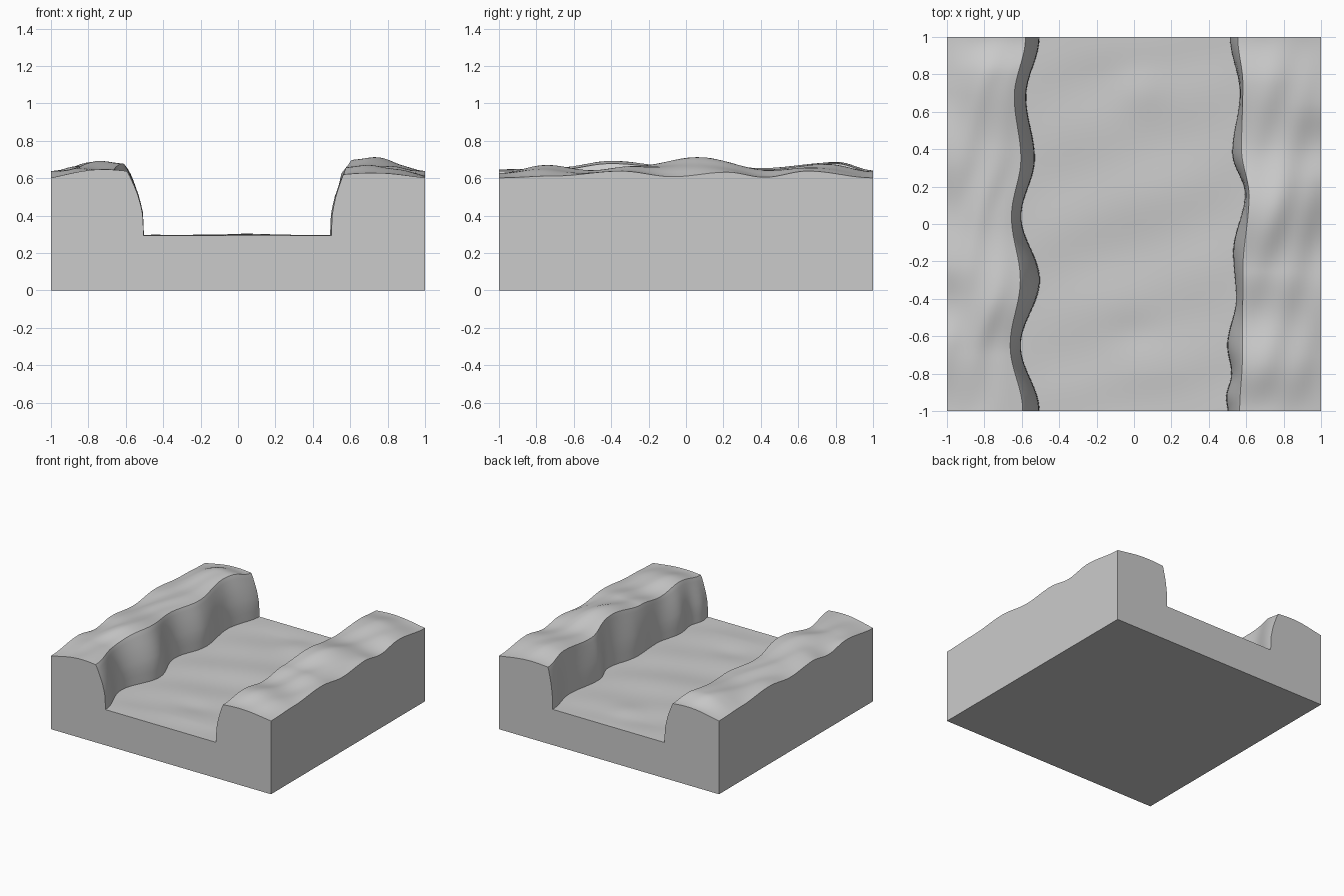
import bpy, bmesh
from math import sin, cos, pi, exp

if "Cube" in bpy.data.objects:
    bpy.data.objects.remove(bpy.data.objects["Cube"])

# Control points along y: (y, value)
LEFT_RIM = [(-1, -.595), (-.65, -.662), (-.3, -.608), (.04, -.655), (.35, -.605), (.68, -.64), (1, -.58)]
LEFT_TOE = [(-1, -.505), (-.65, -.605), (-.3, -.503), (.04, -.602), (.35, -.53), (.68, -.576), (1, -.505)]
RIGHT_RIM = [(-1, .565), (-.7, .58), (-.25, .582), (.15, .615), (.4, .575), (.75, .582), (1, .555)]
RIGHT_TOE = [(-1, .5), (-.93, .492), (-.8, .52), (-.65, .498), (-.4, .545), (-.15, .53),
             (.16, .592), (.38, .525), (.7, .565), (1, .513)]
LEFT_CROWN = [(-1, .65), (-.7, .655), (-.4, .69), (0, .66), (.4, .655), (.8, .69), (1, .645)]
RIGHT_CROWN = [(-1, .632), (-.75, .67), (-.5, .64), (-.25, .67), (.07, .71), (.43, .65), (.75, .675), (1, .64)]
OUTER_EDGE = [(-1, .602), (-.7, .612), (-.35, .638), (-.07, .608), (.22, .632), (.42, .605), (.65, .638), (1, .602)]


def ease(points, y):
    """Smooth interpolation between control points."""
    for (a, va), (b, vb) in zip(points, points[1:]):
        if y <= b + 1e-9:
            t = (y - a) / (b - a)
            return va + (vb - va) * (1 - cos(pi * t)) / 2
    return points[-1][1]


def floor_height(x, y):
    """Gently rippled channel bed, flat at its ends."""
    fade = min(1, (1 - abs(y)) * 5)
    side = max(0, 1 - (x / .6) ** 4)
    ripple = .005 * sin(7 * y + 2 * x) * cos(5 * x) + .004 * sin(13 * y - 4 * x)
    bump = .014 * exp(-((x - .03) / .13) ** 2 - ((y - .72) / .13) ** 2)
    dip = -.008 * exp(-(x / .14) ** 2 - ((y + .58) / .1) ** 2)
    return .293 + fade * (side * ripple + bump + dip)


# Bank wall profile: (share of width from toe to rim, share of height)
WALL = [(0, 0), (.02, .18), (.06, .34), (.16, .46), (.33, .62), (.56, .77), (.8, .91), (.92, .97), (1, 1)]
NB, NF, NY = 14, 28, 100


def bank(side, y):
    """Points from the outer edge of a bank down to the bed."""
    rim = ease(LEFT_RIM if side < 0 else RIGHT_RIM, y)
    toe = ease(LEFT_TOE if side < 0 else RIGHT_TOE, y)
    crown = ease(LEFT_CROWN if side < 0 else RIGHT_CROWN, y)
    edge = ease(OUTER_EDGE, y if side > 0 else -y)
    rim_z = crown - .012
    pts = []
    for i in range(NB):
        t = i / NB
        z = edge + (rim_z - edge) * t + (crown - (edge + rim_z) / 2) * .75 * sin(pi * t ** 1.15)
        ripple = .006 * sin(9 * y + 11 * t * side) * sin(pi * t) * (1 - abs(y) ** 6)
        pts.append((side + (rim - side) * t, z + ripple))
    bed = floor_height(toe, y)
    for w, h in reversed(WALL):
        pts.append((toe + (rim - toe) * w, bed + (rim_z - bed) * h))
    return pts


bm = bmesh.new()
rows, lows = [], []
for j in range(NY + 1):
    y = -1 + 2 * j / NY
    left, right = bank(-1, y), bank(1, y)
    x0, x1 = left[-1][0], right[-1][0]
    bed = [(x, floor_height(x, y)) for x in (x0 + (x1 - x0) * k / NF for k in range(1, NF))]
    rows.append([bm.verts.new((x, y, z)) for x, z in left + bed + right[::-1]])
    lows.append([bm.verts.new((s, y, 0)) for s in (-1, 1)])

# Top surface, outer sides and underside
for j in range(NY):
    a, b, la, lb = rows[j], rows[j + 1], lows[j], lows[j + 1]
    for i in range(len(a) - 1):
        bm.faces.new((a[i], a[i + 1], b[i + 1], b[i]))
    bm.faces.new((a[0], b[0], lb[0], la[0]))
    bm.faces.new((b[-1], a[-1], la[1], lb[1]))
    bm.faces.new((la[0], lb[0], lb[1], la[1]))
# Cut faces at front and back
for row, low in ((rows[0], lows[0]), (rows[-1], lows[-1])):
    bm.faces.new(row + [low[1], low[0]])
bmesh.ops.recalc_face_normals(bm, faces=bm.faces)

mesh = bpy.data.meshes.new("river_channel_block")
bm.to_mesh(mesh)
bm.free()
block = bpy.data.objects.new("river_channel_block", mesh)
bpy.context.collection.objects.link(block)
bpy.context.view_layer.objects.active = block
block.select_set(True)
bpy.ops.object.shade_smooth_by_angle(angle=pi / 5)
